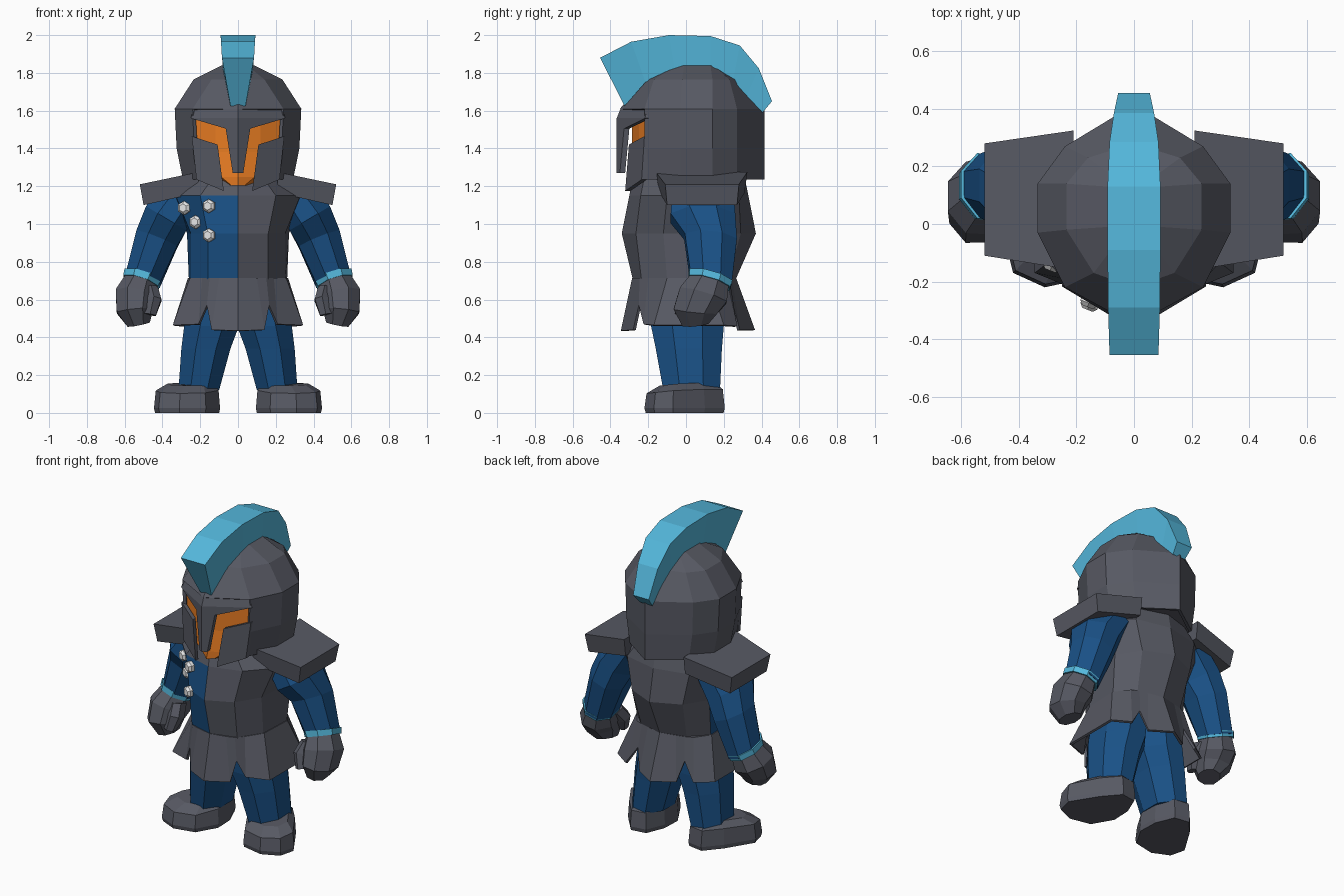
import bpy, bmesh, math
from mathutils import Vector
from mathutils.bvhtree import BVHTree

if "Cube" in bpy.data.objects:
    bpy.data.objects.remove(bpy.data.objects["Cube"])


def material(name, rgb):
    m = bpy.data.materials.new(name)
    m.diffuse_color = (*rgb, 1)
    m.use_nodes = True
    m.node_tree.nodes["Principled BSDF"].inputs["Base Color"].default_value = m.diffuse_color
    return m


GREY = material("slate grey", (0.095, 0.1, 0.125))
BLUE = material("deep blue", (0.01, 0.082, 0.24))
CYAN = material("sky blue", (0.09, 0.48, 0.72))
ORANGE = material("orange", (0.8, 0.2, 0.016))
WHITE = material("white", (0.8, 0.8, 0.8))


def finish(name, bm, mats, mirror=False, thickness=0):
    bmesh.ops.recalc_face_normals(bm, faces=bm.faces)
    me = bpy.data.meshes.new(name)
    bm.to_mesh(me)
    bm.free()
    ob = bpy.data.objects.new(name, me)
    bpy.context.collection.objects.link(ob)
    for m in mats:
        me.materials.append(m)
    if thickness:
        s = ob.modifiers.new("thickness", 'SOLIDIFY')
        s.thickness, s.offset = thickness, -1
    if mirror:
        ob.modifiers.new("mirror", 'MIRROR').use_axis = (True, False, False)
    return ob


def loft(rings, caps=(True, True), skip=lambda level, sector: False):
    """Skin a stack of equal-length closed rings."""
    bm = bmesh.new()
    vs = [[bm.verts.new(p) for p in r] for r in rings]
    n = len(rings[0])
    for k in range(len(rings) - 1):
        for i in range(n):
            if not skip(k, i):
                j = (i + 1) % n
                bm.faces.new((vs[k][i], vs[k][j], vs[k + 1][j], vs[k + 1][i]))
    for use, r in zip(caps, (vs[0], vs[-1])):
        if use:
            bm.faces.new(r)
    return bm


def sym(half, z=None):
    """Close a half outline (front centre to back centre) across x = 0."""
    pts = [Vector((*p, z)) if z is not None else Vector(p) for p in half]
    return pts + [Vector((-p.x, p.y, p.z)) for p in pts[-2:0:-1]]


def oval(c, axis, rx, ry, n=8):
    """Ring around a tilted limb axis."""
    a = Vector(axis).normalized()
    v = a.cross(Vector((1, 0, 0))).normalized()
    u = v.cross(a)
    return [Vector(c) + u * rx * math.cos(t) + v * ry * math.sin(t)
            for t in (2 * math.pi * (i + 0.5) / n for i in range(n))]


def flat(z, x0, x1, y0, y1, n=8):
    """Level octagon filling a given box."""
    k = 1 / math.cos(math.pi / n)
    return [Vector(((x0 + x1) / 2 + (x1 - x0) / 2 * k * math.cos(t),
                    (y0 + y1) / 2 + (y1 - y0) / 2 * k * math.sin(t), z))
            for t in (2 * math.pi * (i + 0.5) / n for i in range(n))]


# Torso: front right quarter of the coat is blue
torso = loft([
    sym([(0, -.28), (.16, -.235), (.25, -.1), (.26, .12), (.16, .22), (0, .26)], .70),
    sym([(0, -.34), (.16, -.265), (.25, -.12), (.27, .15), (.18, .29), (0, .37)], .95),
    sym([(0, -.30), (.20, -.24), (.33, -.10), (.34, .18), (.22, .28), (0, .33)], 1.15),
    sym([(0, -.28), (.13, -.22), (.22, -.08), (.22, .16), (.16, .26), (0, .31)], 1.25)])
bmesh.ops.recalc_face_normals(torso, faces=torso.faces)
torso.normal_update()
for f in torso.faces:
    c = f.calc_center_median()
    f.material_index = int(c.x < 0 and c.y < .06 and .71 < c.z < 1.15)
tree = BVHTree.FromBMesh(torso)
finish("torso", torso, [GREY, BLUE])

# Medals pinned on the blue chest
for x, z in ((-.28, 1.085), (-.15, 1.095), (-.22, 1.01), (-.15, .94)):
    hit, _, _, _ = tree.ray_cast(Vector((x, -1, z)), Vector((0, 1, 0)))
    d = Vector((-.4, -1, 0)).normalized()
    finish("medal", loft([oval(hit + d * h, d, r, r, 6)
                          for h, r in ((-.015, .034), (.018, .037), (.032, .022))]), [WHITE])

# Skirt with notched hem
waist = [(0, -.285, .715), (.10, -.262, .715), (.15, -.245, .715), (.19, -.2, .715),
         (.255, -.1, .715), (.265, .12, .715), (.2, .21, .715), (.15, .23, .715),
         (.10, .243, .715), (0, .265, .715)]
hem = [(0, -.345, .435), (.14, -.28, .44), (.165, -.25, .57), (.21, -.225, .47),
       (.345, -.17, .465), (.345, .2, .465), (.24, .27, .46), (.165, .25, .57),
       (.13, .285, .44), (0, .365, .44)]
finish("skirt", loft([sym(hem), sym(waist)], (False, True)), [GREY], thickness=.015)

# Legs and boots
finish("leg", loft([flat(.12, .1, .315, -.12, .18), flat(.34, .04, .3, -.16, .19),
                    flat(.46, -.005, .285, -.185, .2), flat(.66, -.01, .24, -.2, .2)]),
       [BLUE], mirror=True)
sole = [(.10, .07), (.15, .19), (.25, .205), (.34, .1), (.445, -.07),
        (.42, -.17), (.31, -.22), (.17, -.19), (.095, -.06)]


def foot(s, z, cx=.25, cy=.0, dip=0):
    return [Vector((cx + (x - cx) * s, cy + (y - cy) * s, z + dip * min(0, y)))
            for x, y in sole]


finish("boot", loft([foot(.97, 0), foot(1, .025), foot(.95, .125, dip=.1),
                     foot(.7, .16, .205, .05, dip=.07)]), [GREY], mirror=True)

# Sleeves, cuffs, hands
arm_axis = (.4, -.1, -1)
low_axis = (.33, -.28, -1)
finish("sleeve", loft([oval((.29, .09, 1.16), (.7, 0, -1), .12, .175),
                       oval((.38, .09, 1.03), (.6, 0, -1), .135, .185),
                       oval((.43, .13, .92), arm_axis, .125, .15),
                       oval((.505, .13, .70), low_axis, .102, .122)]), [BLUE], mirror=True)
finish("cuff", loft([oval((.505, .13, .722), low_axis, .109, .127),
                     oval((.515, .123, .688), low_axis, .105, .122)]), [CYAN], mirror=True)
finish("hand", loft([oval((.515, .12, .69), low_axis, .095, .115),
                     oval((.54, .09, .62), (.2, -.3, -1), .118, .14),
                     oval((.545, .05, .54), (-.1, -.1, -1), .105, .125),
                     oval((.525, .05, .47), (-.2, .1, -1), .065, .075)]), [GREY], mirror=True)
finish("thumb", loft([oval((.46, .06, .66), (-.1, -.3, -1), .04, .06, 6),
                      oval((.445, .01, .60), (.1, -.3, -1), .045, .06, 6),
                      oval((.465, -.02, .52), (.2, -.1, -1), .035, .04, 6)]), [GREY], mirror=True)

# Shoulder plates: sloping slabs
finish("shoulder_plate", loft([
    [(.21, -.14, 1.165), (.21, .31, 1.165), (.21, .325, 1.275), (.21, -.16, 1.275)],
    [(.5, -.1, 1.10), (.5, .27, 1.10), (.52, .28, 1.21), (.52, -.11, 1.21)]]),
    [GREY], mirror=True)

# Helmet shell, open at the face, with a neck disc inside
outline = [(0, -.35), (.24, -.22), (.335, -.03), (.335, .14), (.24, .27), (0, .415)]
finish("helmet", loft([
    sym([(x * .87, y) for x, y in outline], 1.235),
    sym([(x * .97, y) for x, y in outline], 1.40),
    sym(outline, 1.61),
    sym([(0, -.22), (.14, -.17), (.235, -.02), (.235, .14), (.16, .23), (0, .28)], 1.765),
    sym([(0, -.06), (.05, -.05), (.09, -.01), (.09, .13), (.05, .15), (0, .16)], 1.838)],
    (False, True), lambda level, i: level < 2 and i in (0, 9)), [GREY], thickness=.02)
disc = [(0, -.2), (.19, -.19), (.275, -.03), (.275, .13), (.2, .25), (0, .39)]
finish("neck_disc", loft([sym(disc, 1.245), sym(disc, 1.265)]), [GREY])


# Face guard plates lying on the two slanted front planes
def plate(name, pts, lean=0):
    rings = [[(x, -.367 + .6 * x + lean * (z - 1.56) + d, z) for x, z in pts]
             for d in (0, .028)]
    finish(name, loft(rings), [GREY], mirror=True)


plate("forehead", [(0, 1.615), (.235, 1.615), (.25, 1.56), (0, 1.56)], lean=.4)
plate("brow_and_nose_guard", [(0, 1.56), (.25, 1.56), (.065, 1.505), (.028, 1.27), (0, 1.27)])
plate("cheek_guard", [(.245, 1.465), (.108, 1.42), (.075, 1.175), (.22, 1.235)])

# Face behind the guard
face = [(0, -.285), (.12, -.25), (.23, -.19), (.22, -.1), (0, -.1)]
finish("face", loft([sym([(x * .3, y - (.035 if y < -.1 else 0)) for x, y in face], 1.205),
                     sym([(x * .75, y - (.02 if y < -.1 else 0)) for x, y in face], 1.25),
                     sym(face, 1.38), sym(face, 1.6)]), [ORANGE])

# Crest: (outer y, z, half width, inner y, z, half width)
crest = [(-.455, 1.88, .085, -.325, 1.625, .04), (-.29, 1.965, .09, -.215, 1.75, .065),
         (-.09, 2.0, .092, -.06, 1.82, .08), (.13, 1.995, .092, .13, 1.82, .08),
         (.285, 1.945, .085, .25, 1.76, .07), (.385, 1.825, .07, .32, 1.68, .055),
         (.455, 1.65, .055, .405, 1.59, .045)]
finish("crest", loft([[(-w, y, z), (w, y, z), (v, b, c), (-v, b, c)]
                      for y, z, w, b, c, v in crest]), [CYAN])
